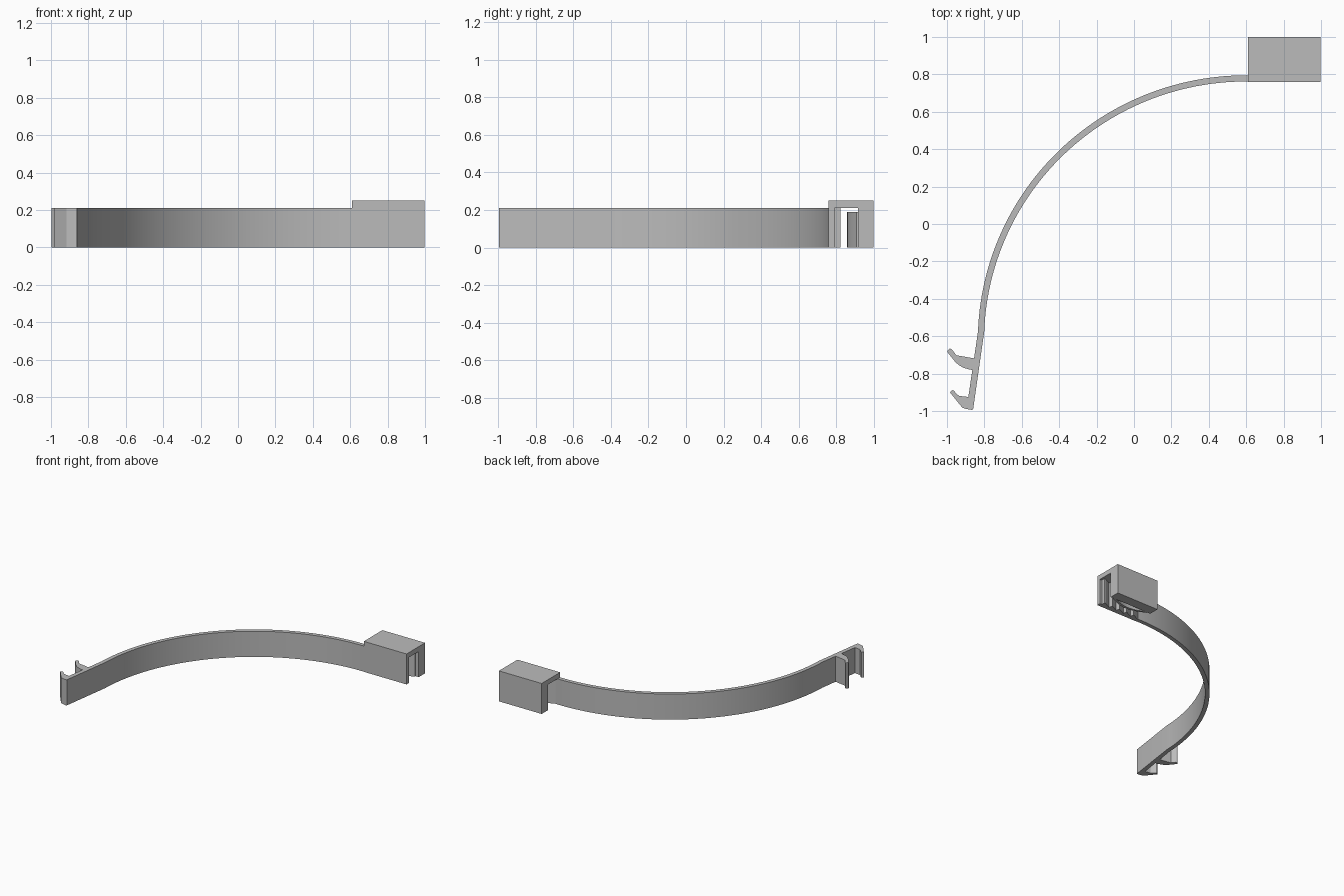
import bpy
import bmesh
from math import cos, sin, radians, pi
from mathutils import Vector

if "Cube" in bpy.data.objects:
    bpy.data.objects.remove(bpy.data.objects["Cube"])

grey = bpy.data.materials.new("plain grey")
grey.use_nodes = True
grey.diffuse_color = (0.5, 0.5, 0.5, 1)
grey.node_tree.nodes["Principled BSDF"].inputs["Base Color"].default_value = (0.5, 0.5, 0.5, 1)

BAND_H = 0.21


def extrude(name, points, direction):
    """Solid made by sweeping a closed outline of 3D points along a direction."""
    bm = bmesh.new()
    base = bm.faces.new([bm.verts.new(p) for p in points])
    swept = bmesh.ops.extrude_face_region(bm, geom=[base], use_keep_orig=True)
    moved = [v for v in swept["geom"] if isinstance(v, bmesh.types.BMVert)]
    bmesh.ops.translate(bm, verts=moved, vec=Vector(direction))
    bmesh.ops.recalc_face_normals(bm, faces=bm.faces)
    mesh = bpy.data.meshes.new(name)
    bm.to_mesh(mesh)
    bm.free()
    mesh.materials.append(grey)
    obj = bpy.data.objects.new(name, mesh)
    bpy.context.collection.objects.link(obj)
    bpy.ops.object.select_all(action="DESELECT")
    obj.select_set(True)
    bpy.context.view_layer.objects.active = obj
    bpy.ops.object.shade_smooth_by_angle(angle=radians(25))
    return obj


def upright(name, outline, height):
    return extrude(name, [(x, y, 0) for x, y in outline], (0, 0, height))


def arc(cx, cy, r, start, end, steps):
    angles = [radians(start + (end - start) * i / steps) for i in range(steps + 1)]
    return [(cx + r * cos(a), cy + r * sin(a)) for a in angles]


# Curved band running into the straight tail
outer = arc(0.60, -0.625, 1.42, 90, 178, 56)
inner = arc(0.60, -0.625, 1.387, 178, 90, 56)
shift = -0.015
outer = [(x + shift * (0.6 - x) / 1.42, y) for x, y in outer]
inner = [(x + shift * (0.6 - x) / 1.42, y) for x, y in inner]
upright("curved_band", [(0.63, 0.795)] + outer
        + [(-0.888, -0.94), (-0.88, -0.99), (-0.86, -0.99)]
        + inner + [(0.63, 0.762)], BAND_H)

# Two hooks on the outside of the tail
upright("upper_hook", [
    (-0.845, -0.72), (-0.95, -0.702), (-0.974, -0.67), (-0.984, -0.666),
    (-0.998, -0.678), (-0.998, -0.685), (-0.955, -0.738), (-0.935, -0.756),
    (-0.91, -0.769), (-0.88, -0.778), (-0.85, -0.782)], BAND_H)
upright("lower_hook", [
    (-0.875, -0.926), (-0.935, -0.919), (-0.95, -0.907), (-0.962, -0.892),
    (-0.972, -0.888), (-0.984, -0.9), (-0.918, -0.982), (-0.90, -0.988),
    (-0.862, -0.995)], BAND_H)

# Clip housing: channel open below and at both ends
X0, X1, FRONT, BACK, TOP = 0.61, 0.998, 0.76, 1.0, 0.25
SLOT_FRONT, SLOT_BACK = 0.79, 0.917
channel = [(FRONT, 0), (FRONT, TOP), (BACK, TOP), (BACK, 0),
           (SLOT_BACK, 0), (SLOT_BACK, BAND_H), (SLOT_FRONT, BAND_H), (SLOT_FRONT, 0)]
extrude("clip_housing", [(X0, y, z) for y, z in channel], (X1 - X0, 0, 0))

# Gripping teeth on the front wall of the slot
TEETH = 5
pitch = (X1 - X0 - 0.04) / TEETH
teeth = [(X1 - 0.02, SLOT_FRONT - 0.01), (X0 + 0.02, SLOT_FRONT - 0.01)]
for i in range(TEETH):
    x = X0 + 0.02 + i * pitch
    teeth += [(x, SLOT_FRONT + 0.001), (x + pitch * 0.9, SLOT_FRONT + 0.032),
              (x + pitch, SLOT_FRONT + 0.032 if i == TEETH - 1 else SLOT_FRONT + 0.001)]
upright("grip_teeth", teeth, BAND_H + 0.01)

# Bowed leaf spring on the back wall of the slot
STEPS = 20


def bow(base, depth):
    return [(X0 + 0.03 + (X1 - X0 - 0.06) * i / STEPS, base - depth * sin(pi * i / STEPS))
            for i in range(STEPS + 1)]


upright("leaf_spring", bow(SLOT_BACK - 0.008, 0.05) + bow(SLOT_BACK + 0.01, 0.048)[::-1], 0.19)
